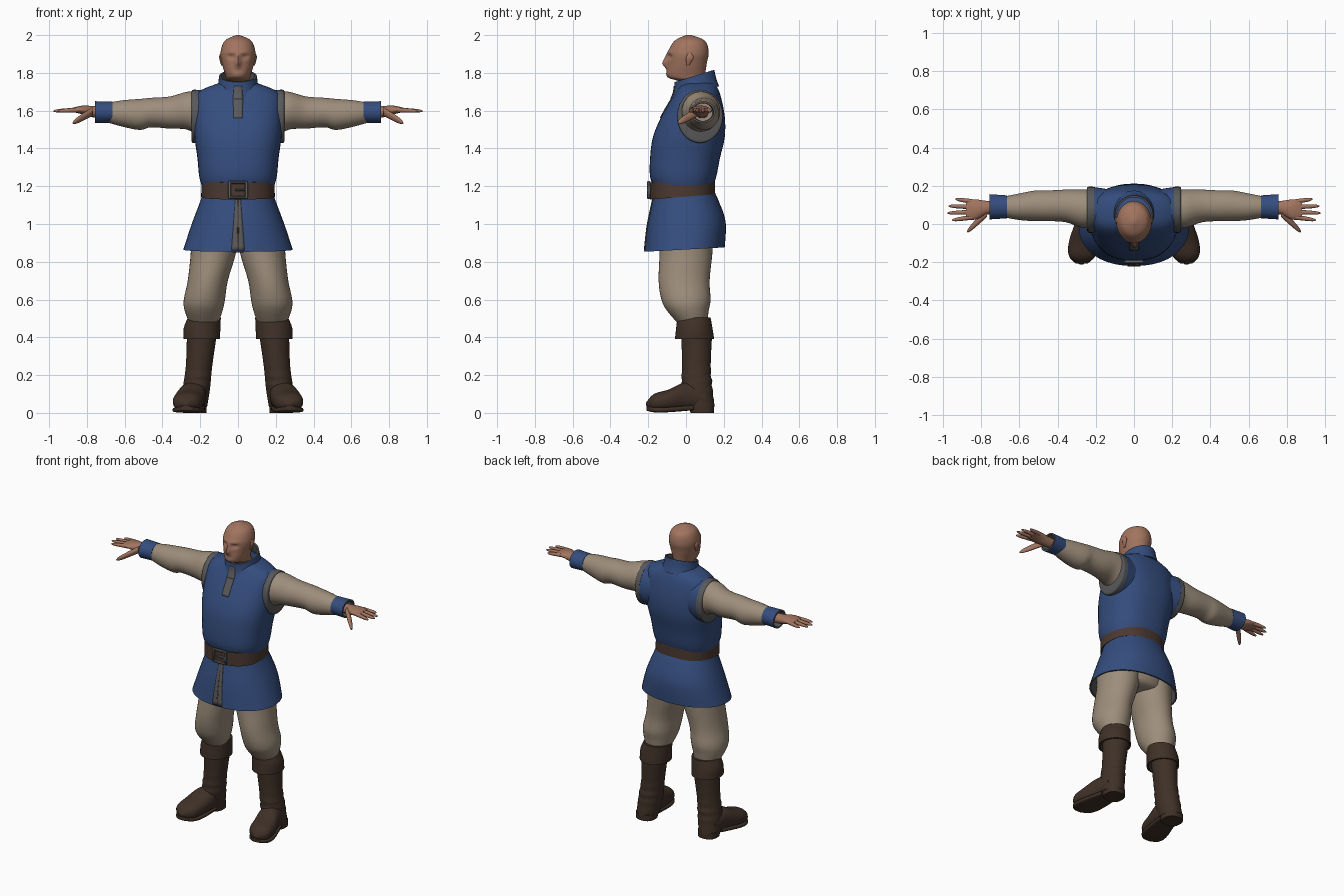
import bpy
import bmesh
import math
from mathutils import Vector

if "Cube" in bpy.data.objects:
    bpy.data.objects.remove(bpy.data.objects["Cube"])


def make_material(name, red, green, blue):
    material = bpy.data.materials.new(name)
    material.use_nodes = True
    colour = (red, green, blue, 1)
    material.diffuse_color = colour
    shader = material.node_tree.nodes["Principled BSDF"]
    shader.inputs["Base Color"].default_value = colour
    return material


CLOTH = make_material("blue cloth", .035, .075, .21)
LINEN = make_material("tan linen", .34, .27, .2)
SKIN = make_material("skin", .36, .175, .115)
BOOT = make_material("dark boot leather", .05, .03, .02)
BELT = make_material("belt leather", .07, .04, .03)
TRIM = make_material("grey trim", .1, .1, .105)
METAL = make_material("buckle metal", .13, .125, .125)


def finish(name, bm, materials, mirror=False):
    """Turn a bmesh into a smooth shaded object, optionally mirrored in x."""
    bmesh.ops.recalc_face_normals(bm, faces=bm.faces)
    mesh = bpy.data.meshes.new(name)
    bm.to_mesh(mesh)
    bm.free()
    for material in materials:
        mesh.materials.append(material)
    part = bpy.data.objects.new(name, mesh)
    bpy.context.collection.objects.link(part)
    bpy.ops.object.select_all(action="DESELECT")
    part.select_set(True)
    bpy.context.view_layer.objects.active = part
    bpy.ops.object.shade_smooth_by_angle(angle=math.radians(50))
    if mirror:
        part.modifiers.new("mirror", "MIRROR").use_mirror_merge = False
    return part


def interpolate(rings, steps):
    """Catmull-Rom curve through the rings."""
    points = [Vector(ring) for ring in rings]
    points = [points[0]] + points + [points[-1]]
    curve = []
    for before, start, end, after in zip(points, points[1:], points[2:], points[3:]):
        for step in range(steps):
            t = step / steps
            curve.append(start + (end - before) * t / 2
                         + (before - start * 2.5 + end * 2 - after / 2) * t ** 2
                         + (start * 3 - before - end * 3 + after) * t ** 3 / 2)
    return curve + [points[-1]]


def superellipse(angle, power):
    return [math.copysign(abs(value) ** (2 / power), value)
            for value in (math.cos(angle), math.sin(angle))]


def loft(name, rings, material, axis="z", sides=40, steps=4, power=2, tilt=0,
         lining=None, wall=.01, mirror=False, sculpt=None):
    """Skin rings of (position on axis, two centre values, two radii)."""
    rings = interpolate(rings, steps)
    outer_count = len(rings)
    if lining:
        inset = Vector((0, 0, 0, wall, wall))
        rings += [ring - inset for ring in reversed(rings)]
    bm = bmesh.new()
    loops = []
    for position, centre_a, centre_b, radius_a, radius_b in rings:
        loop = []
        for side in range(sides):
            c, s = superellipse(math.tau * side / sides, power)
            place = [centre_a + radius_a * c, centre_b + radius_b * s]
            place.insert("xyz".index(axis), position)
            point = Vector(place)
            point.z += tilt * point.y
            if sculpt:
                sculpt(point)
            loop.append(bm.verts.new(point))
        loops.append(loop)
    for index, (lower, upper) in enumerate(zip(loops, loops[1:])):
        for side in range(sides):
            face = bm.faces.new((lower[side - 1], lower[side], upper[side], upper[side - 1]))
            face.material_index = int(index >= outer_count - 1)
    bm.faces.new(loops[0])
    bm.faces.new(loops[-1]).material_index = int(bool(lining))
    return finish(name, bm, [material, lining] if lining else [material], mirror)


def trunk(name, rings, material, **options):
    """Loft a central part from (height, half width, front, back)."""
    rings = [(height, 0, (front + back) / 2, half_width, (back - front) / 2)
             for height, half_width, front, back in rings]
    return loft(name, rings, material, **options)


def digit(name, start, end, base_radius):
    """Tapered finger with a rounded tip."""
    rings = []
    for t in (0, .5, .8, .95, 1):
        radius = base_radius * (1 - t / 4) * math.sqrt(1.01 - t ** 6)
        rings.append((*Vector(start).lerp(Vector(end), t), radius, radius))
    loft(name, rings, SKIN, axis="x", sides=14, steps=2, mirror=True)


def strip(name, target, bottom, top, bottom_width, top_width, material):
    """Thin cloth strip laid on the front of another part."""
    bm = bmesh.new()
    bmesh.ops.create_grid(bm, x_segments=4, y_segments=12, size=1)
    for vert in bm.verts:
        t = (vert.co.y + 1) / 2
        half_width = bottom_width + (top_width - bottom_width) * t
        vert.co = (vert.co.x * half_width, -.4, bottom + (top - bottom) * t)
    part = finish(name, bm, [material])
    wrap = part.modifiers.new("lay on front", "SHRINKWRAP")
    wrap.target = target
    wrap.wrap_method = "PROJECT"
    wrap.use_project_y = True
    thickness = part.modifiers.new("thickness", "SOLIDIFY")
    thickness.thickness = .008
    thickness.offset = 0


# Head with nose, brows, eye hollows and mouth
def sculpt_face(point):
    def bump(x, z, width, height):
        return math.exp(-((abs(point.x) - x) / width) ** 2 - ((point.z - z) / height) ** 2)
    if point.y < 0:
        nose = .025 * bump(0, 1.85, .014, .02) + .012 * bump(0, 1.88, .01, .02)
        brows = .006 * bump(.03, 1.91, .03, .01)
        eyes = .013 * bump(.036, 1.885, .02, .013)
        mouth = .005 * bump(0, 1.81, .03, .006)
        point.y += eyes + mouth - nose - brows


trunk("head", [(1.68, .07, 0, .12), (1.75, .06, -.03, .1), (1.78, .065, -.1, .1),
               (1.85, .085, -.1, .11), (1.91, .092, -.095, .12),
               (1.97, .07, -.06, .1), (2, .01, 0, .03)],
      SKIN, sides=64, steps=8, sculpt=sculpt_face)
loft("ears", [(1.84, .085, .01, .004, .006), (1.88, .092, .02, .008, .02),
              (1.905, .09, .02, .003, .008)], SKIN, sides=16, mirror=True)

# Tunic body, shoulders, armhole trim and standing collar
tunic = trunk("tunic_body", [(1.18, .185, -.165, .135), (1.25, .205, -.19, .16),
                             (1.35, .215, -.19, .18), (1.46, .23, -.175, .205),
                             (1.57, .235, -.13, .205), (1.69, .22, -.06, .18),
                             (1.75, .09, -.02, .15)], CLOTH, power=2.4)
loft("shoulders", [(.12, .07, 1.57, .11, .14), (.22, .075, 1.57, .12, .14)],
     CLOTH, axis="x", mirror=True)
loft("armhole_trim", [(.21, .075, 1.57, .12, .14), (.24, .075, 1.57, .12, .14),
                      (.247, .08, 1.57, .105, .125)], TRIM, axis="x", mirror=True)
collar = trunk("collar", [(1.675, .125, -.085, .175), (1.72, .107, -.065, .16),
                          (1.77, .1, -.06, .15)], CLOTH, tilt=.31, lining=TRIM)

# Flared skirt of the tunic with its lining
skirt = trunk("tunic_skirt", [(1.17, .185, -.17, .145), (1.12, .2, -.18, .17),
                              (1, .245, -.205, .21), (.865, .29, -.22, .205)],
              CLOTH, power=2.2, tilt=.055, lining=TRIM)

# Front placket and slit
strip("skirt_placket", skirt, .86, 1.13, .035, .014, TRIM)
strip("skirt_slit", skirt, .86, 1.13, .006, .001, BELT)
strip("neck_placket", tunic, 1.56, 1.68, .024, .026, TRIM)
strip("collar_placket", collar, 1.66, 1.73, .026, .02, TRIM)

# Belt and buckle frame
trunk("belt", [(1.145, .195, -.19, .155), (1.235, .193, -.19, .153)],
      BELT, steps=1, power=2.3, tilt=.08)
bm = bmesh.new()
bars = [(0, .04, .1, .014), (0, -.04, .1, .014), (-.045, 0, .016, .085),
        (.045, 0, .016, .085), (.015, 0, .065, .01)]
for across, up, width, height in bars:
    bar = bmesh.ops.create_cube(bm, size=1)["verts"]
    bmesh.ops.scale(bm, verts=bar, vec=(width, .018, height))
    bmesh.ops.translate(bm, verts=bar, vec=(across, -.197, 1.18 + up))
buckle = finish("buckle", bm, [METAL])
buckle.modifiers.new("rounded edges", "BEVEL").width = .004

# Sleeves gathered into cuffs
loft("sleeves", [(.2, .08, 1.58, .1, .12), (.27, .08, 1.6, .1, .1),
                 (.36, .095, 1.59, .085, .085), (.46, .095, 1.59, .08, .078),
                 (.52, .095, 1.58, .08, .082), (.61, .09, 1.585, .068, .07),
                 (.7, .09, 1.59, .05, .05)], LINEN, axis="x", mirror=True)
loft("sleeve_cuffs", [(.665, .09, 1.592, .06, .056), (.757, .09, 1.592, .066, .058)],
     CLOTH, axis="x", lining=TRIM, mirror=True)

# Hands with a fan of fingers
loft("palms", [(.7, .085, 1.59, .034, .03), (.77, .085, 1.595, .036, .03),
               (.83, .076, 1.604, .053, .022), (.88, .076, 1.604, .05, .01)],
     SKIN, axis="x", mirror=True)
for index, label in enumerate(("index", "middle", "ring", "little")):
    reach = .98 - .015 * (index - 1.3) ** 2
    digit(label + "_fingers", (.845, .036 + .027 * index, 1.604),
          (reach, .02 + .037 * index, 1.598), .013)
digit("thumbs", (.77, .06, 1.595), (.875, -.04, 1.535), .023)

# Trousers bloused over the boots
trunk("trouser_seat", [(.85, .1, -.08, .1), (.88, .2, -.13, .14), (1, .2, -.14, .15)], LINEN)
loft("trouser_legs", [(.96, .125, 0, .125, .145), (.85, .13, 0, .12, .14),
                      (.7, .16, -.01, .106, .135), (.6, .178, 0, .109, .13),
                      (.54, .182, .01, .1, .11), (.46, .18, .04, .07, .07)],
     LINEN, mirror=True)


# Boots with turned-down cuffs and creased ankles
def crease_ankle(point):
    point.y += .004 * math.sin(point.z * 120) * max(0, 1 - abs(point.z - .17) * 9)


loft("boot_cuffs", [(.505, .178, .042, .087, .088), (.45, .19, .044, .097, .096),
                    (.39, .192, .045, .096, .104)], BOOT, lining=BOOT, mirror=True)
loft("boot_shafts", [(.43, .19, .057, .08, .082), (.25, .206, .055, .07, .076),
                     (.13, .22, .058, .072, .082), (.03, .23, .074, .066, .078)],
     BOOT, steps=8, mirror=True, sculpt=crease_ankle)
loft("boot_feet", [(.1, .23, .075, .06, .06), (0, .24, .087, .072, .075),
                   (-.09, .26, .067, .08, .057), (-.17, .272, .055, .068, .045),
                   (-.211, .276, .047, .01, .008)],
     BOOT, axis="y", power=2.3, mirror=True)
loft("boot_heels", [(0, .23, .086, .062, .062), (.04, .23, .08, .065, .07)],
     BOOT, steps=1, power=2.4, mirror=True)
loft("boot_soles", [(-.208, .274, .024, .03, .012), (-.17, .272, .017, .068, .014),
                    (-.1, .262, .017, .08, .014), (.04, .234, .028, .062, .014)],
     BOOT, axis="y", power=4, mirror=True)
